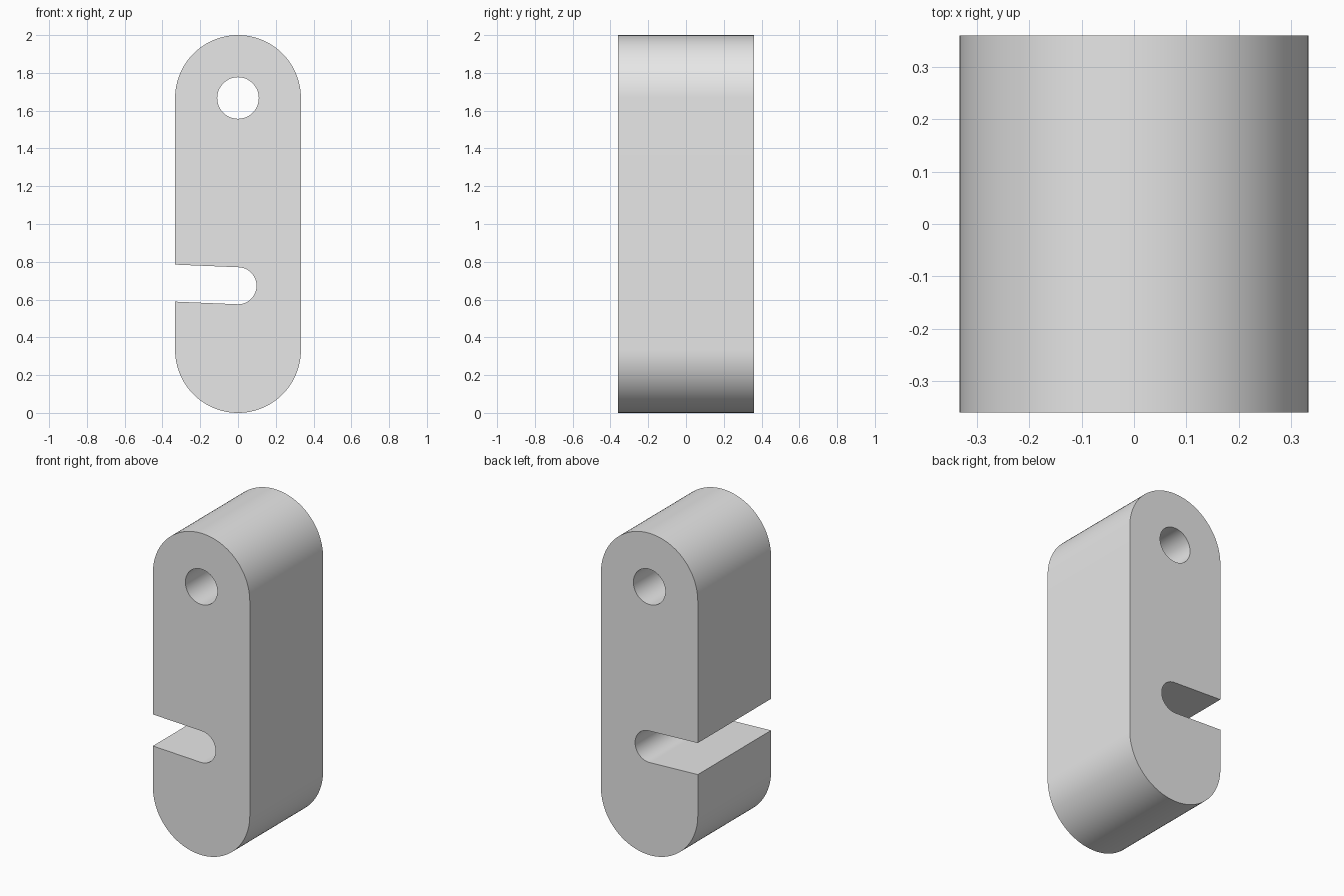
import bpy
import bmesh
from math import cos, sin, tan, pi, radians

cube = bpy.data.objects.get("Cube")
if cube:
    bpy.data.objects.remove(cube, do_unlink=True)

RADIUS, HEIGHT, DEPTH = 0.333, 2.0, 0.72
HOLE_R = 0.11
SLOT_R, SLOT_Z, TILT = 0.098, 0.673, radians(2.4)

grey = bpy.data.materials.new("plain_grey")
grey.use_nodes = True
grey.diffuse_color = (0.8, 0.8, 0.8, 1)
grey.node_tree.nodes["Principled BSDF"].inputs["Base Color"].default_value = grey.diffuse_color


def arc(cz, r, start, end, steps=48):
    """Points (x, z) along an arc centred on x = 0."""
    angles = [start + (end - start) * i / steps for i in range(steps + 1)]
    return [(r * cos(a), cz + r * sin(a)) for a in angles]


def prism(name, outline, depth):
    """Extrude an (x, z) outline along y, centred on y = 0."""
    bm = bmesh.new()
    face = bm.faces.new([bm.verts.new((x, -depth / 2, z)) for x, z in outline])
    extruded = bmesh.ops.extrude_face_region(bm, geom=[face], use_keep_orig=True)["geom"]
    verts = [v for v in extruded if isinstance(v, bmesh.types.BMVert)]
    bmesh.ops.translate(bm, verts=verts, vec=(0, depth, 0))
    bmesh.ops.recalc_face_normals(bm, faces=bm.faces)
    mesh = bpy.data.meshes.new(name)
    bm.to_mesh(mesh)
    bm.free()
    mesh.materials.append(grey)
    obj = bpy.data.objects.new(name, mesh)
    bpy.context.collection.objects.link(obj)
    return obj


# Rounded link outline with a slightly tilted slot open on the -x side
mid_edge = SLOT_Z + RADIUS * tan(TILT)
half_gap = SLOT_R / cos(TILT)
outline = (
    arc(RADIUS, RADIUS, pi, 2 * pi)
    + arc(HEIGHT - RADIUS, RADIUS, 0, pi)
    + [(-RADIUS, mid_edge + half_gap)]
    + arc(SLOT_Z, SLOT_R, pi / 2 - TILT, -pi / 2 - TILT)
    + [(-RADIUS, mid_edge - half_gap)]
)
body = prism("slotted_link", outline, DEPTH)

# Round through hole near the top
cutter = prism("hole_cutter", arc(HEIGHT - RADIUS, HOLE_R, 0, 2 * pi, 64)[:-1], DEPTH * 1.5)
cutter.hide_render = True
cut = body.modifiers.new("hole", 'BOOLEAN')
cut.operation = 'DIFFERENCE'
cut.solver = 'EXACT'
cut.object = cutter

bpy.ops.object.select_all(action='DESELECT')
body.select_set(True)
bpy.context.view_layer.objects.active = body
bpy.ops.object.modifier_apply(modifier=cut.name)
bpy.data.objects.remove(cutter, do_unlink=True)
bpy.ops.object.shade_smooth_by_angle(angle=radians(30))
